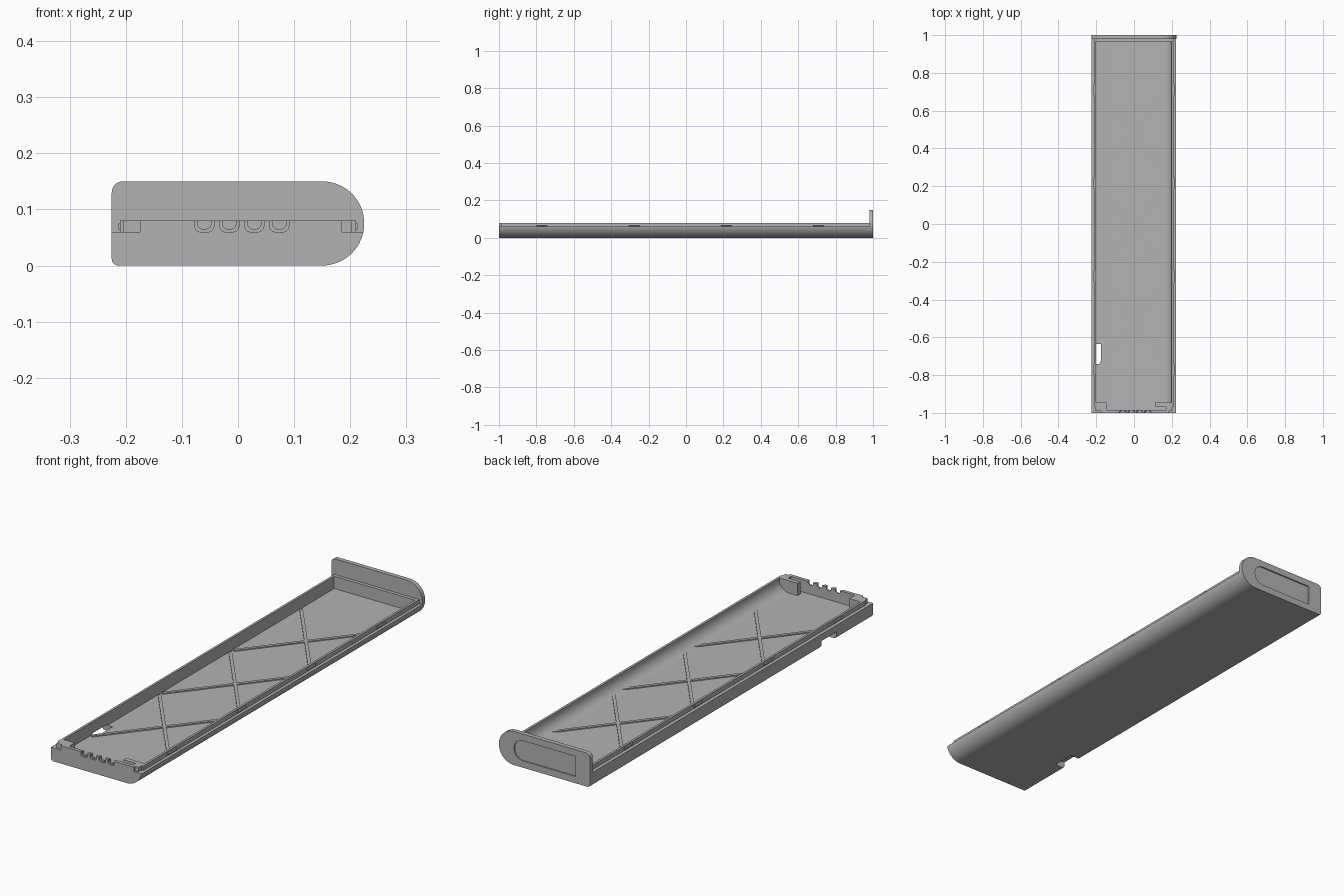
import bpy, bmesh, math
from mathutils import Matrix

if "Cube" in bpy.data.objects:
    bpy.data.objects.remove(bpy.data.objects["Cube"], do_unlink=True)

grey = bpy.data.materials.new("plain_grey")
grey.use_nodes = True
grey.diffuse_color = (0.45, 0.45, 0.45, 1)
grey.node_tree.nodes["Principled BSDF"].inputs["Base Color"].default_value = (0.45, 0.45, 0.45, 1)


def outline(x0, x1, z0, z1, radii=(0, 0, 0, 0), steps=16):
    """Rounded rectangle; radii go bottom left, bottom right, top right, top left."""
    corners = [(x0, z0, 1, 1), (x1, z0, -1, 1), (x1, z1, -1, -1), (x0, z1, 1, -1)]
    pts = []
    for i, ((x, z, sx, sz), r) in enumerate(zip(corners, radii)):
        if r == 0:
            pts.append((x, z))
            continue
        for k in range(steps + 1):
            a = math.pi * (1 + i / 2 + k / steps / 2)
            pts.append((x + sx * r + r * math.cos(a), z + sz * r + r * math.sin(a)))
    clean = []
    for p in pts:
        if not clean or math.dist(p, clean[-1]) > 1e-5:
            clean.append(p)
    return clean


def prism(name, pts, y0, y1):
    """Extrude an x-z outline along y."""
    bm = bmesh.new()
    face = bm.faces.new([bm.verts.new((x, y0, z)) for x, z in pts])
    new = bmesh.ops.extrude_face_region(bm, geom=[face])["geom"]
    bmesh.ops.translate(bm, vec=(0, y1 - y0, 0),
                        verts=[v for v in new if isinstance(v, bmesh.types.BMVert)])
    bmesh.ops.recalc_face_normals(bm, faces=bm.faces)
    mesh = bpy.data.meshes.new(name)
    bm.to_mesh(mesh)
    bm.free()
    mesh.materials.append(grey)
    ob = bpy.data.objects.new(name, mesh)
    bpy.context.collection.objects.link(ob)
    return ob


def box(name, x0, x1, y0, y1, z0, z1):
    return prism(name, outline(x0, x1, z0, z1), y0, y1)


def activate(ob):
    bpy.ops.object.select_all(action='DESELECT')
    ob.select_set(True)
    bpy.context.view_layer.objects.active = ob


def cut(target, cutter):
    cutter.hide_render = True
    mod = target.modifiers.new("cut", 'BOOLEAN')
    mod.operation = 'DIFFERENCE'
    mod.solver = 'EXACT'
    mod.object = cutter
    activate(target)
    bpy.ops.object.modifier_apply(modifier=mod.name)
    bpy.data.objects.remove(cutter, do_unlink=True)


# Tray shell, with one rounded long side
tray = prism("tray_shell", outline(-0.225, 0.225, 0, 0.15, (0.012, 0.075, 0.075, 0.02)), -1, 0.981)
cut(tray, box("top_cutter", -0.3, 0.3, -1.1, 1.1, 0.08, 0.2))
cut(tray, prism("cavity_cutter", outline(-0.2, 0.2, 0.025, 0.125, (0, 0.05, 0.05, 0)), -0.985, 0.965))

# Stepped rim along both sides and at the front corners
for side, x_lip, x_corner in ((-1, 0.21, 0.175), (1, 0.21, 0.185)):
    for x, y1 in ((x_lip, 1.1), (x_corner, -0.97)):
        lo, hi = sorted((side * x, side * 0.3))
        cut(tray, box("rim_cutter", lo, hi, -1.1, y1, 0.06, 0.2))

# Row of cable notches in the front wall, wider on the outside
for i in range(4):
    x = -0.06 + i * 0.0445
    for half, z, y1 in ((0.017, 0.06, -0.993), (0.012, 0.065, -0.975)):
        cut(tray, prism("notch_cutter", outline(x - half, x + half, z, 0.12, (0.01, 0.01, 0, 0), 6), -1.1, y1))

# Switch opening through the floor and lower side edge
cut(tray, box("switch_cutter", -0.3, -0.175, -0.74, -0.635, -0.05, 0.03))

# Upright end plate with a shallow recessed panel
plate = prism("end_plate", outline(-0.225, 0.225, 0, 0.15, (0.012, 0.075, 0.075, 0.02)), 0.98, 1)
cut(plate, prism("panel_cutter", outline(-0.155, 0.15, 0.03, 0.12, (0.003, 0.044, 0.044, 0.003)), 0.994, 1.1))

# Posts inside the front corners
posts = [
    box("right_corner_post", -0.205, -0.145, -0.99, -0.945, 0.02, 0.08),
    box("left_corner_post", 0.11, 0.202, -0.965, -0.945, 0.023, 0.08),
    box("left_corner_post_foot", 0.17, 0.202, -0.99, -0.964, 0.023, 0.08),
]

# Snap bumps on the outside of the rim
for side, label in ((-1, "right"), (1, "left")):
    for i in range(4):
        y = -0.77 + i * 0.493
        lo, hi = sorted((side * 0.205, side * 0.214))
        prism(f"{label}_snap_bump_{i + 1}", outline(lo, hi, 0.064, 0.075, (0.003,) * 4, 4), y - 0.03, y + 0.03)

# Crossed stiffening ribs on the floor
length = math.hypot(0.385, 0.48)
for i in range(3):
    for side in (-1, 1):
        rib = box(f"floor_rib_{i + 1}_{'a' if side < 0 else 'b'}", -0.007, 0.007,
                  -length / 2, length / 2, 0.02, 0.03)
        rib.data.transform(Matrix.Translation((0, -0.52 + i * 0.5, 0))
                           @ Matrix.Rotation(side * math.atan2(0.4, 0.5), 4, 'Z'))

# Smooth the rounded faces, keep edges crisp
for ob in (tray, plate):
    activate(ob)
    bpy.ops.object.shade_smooth_by_angle(angle=math.radians(30))
